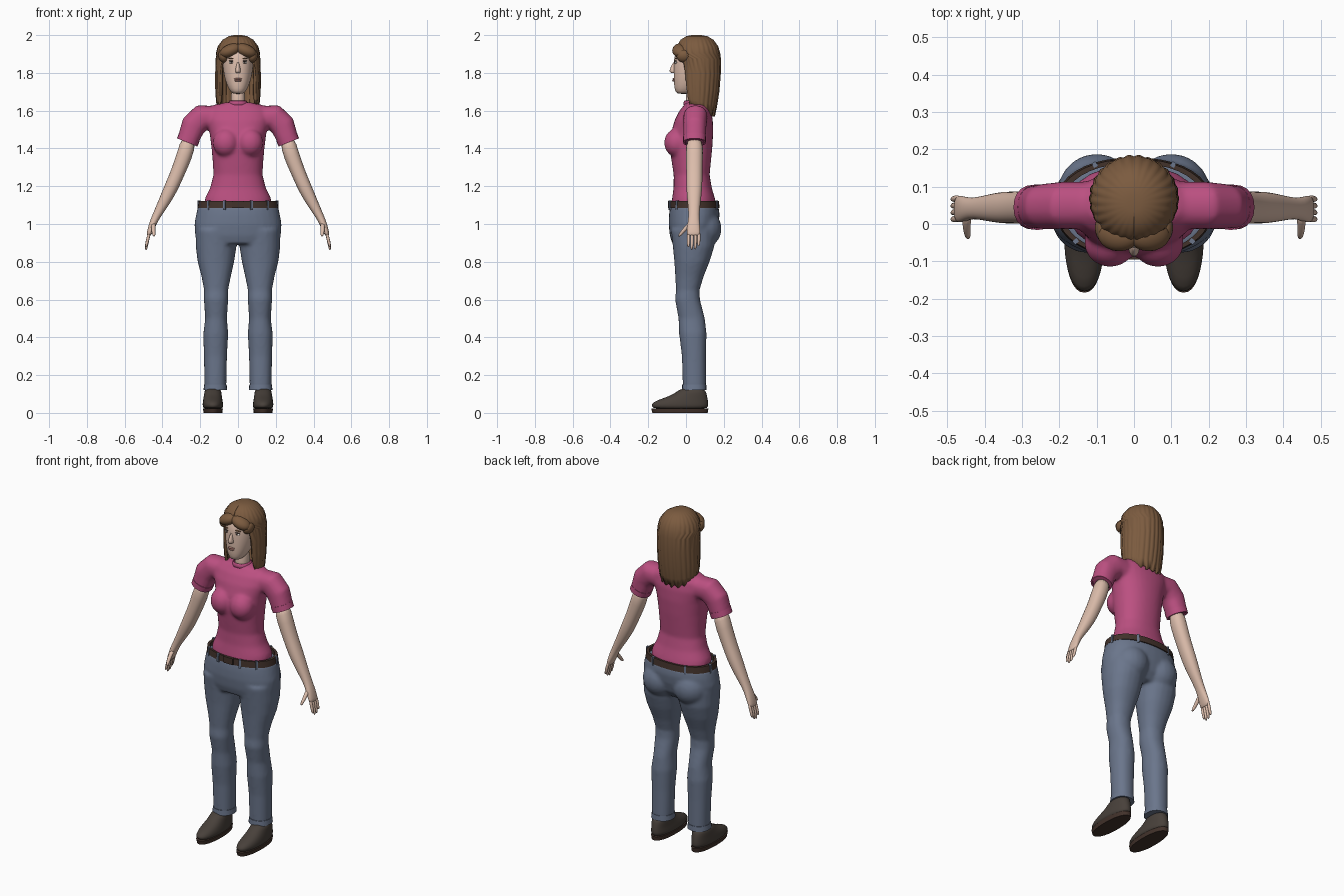
import bpy, bmesh
from math import sin, cos, pi, radians
from mathutils import Matrix, Vector

if "Cube" in bpy.data.objects:
    bpy.data.objects.remove(bpy.data.objects["Cube"])


def material(name, rgb):
    m = bpy.data.materials.new(name)
    m.use_nodes = True
    m.diffuse_color = (*rgb, 1)
    m.node_tree.nodes["Principled BSDF"].inputs["Base Color"].default_value = (*rgb, 1)
    return m


SKIN = material("skin", (.72, .51, .41))
HAIR = material("brown hair", (.20, .105, .05))
PINK = material("pink cotton", (.50, .08, .22))
DENIM = material("blue denim", (.145, .18, .26))
LEATHER = material("dark leather", (.055, .032, .024))
SHOE = material("shoe brown", (.065, .052, .043))
LIP = material("lip rose", (.48, .23, .19))
WHITE = material("eye white", (.75, .72, .68))
IRIS = material("dark iris", (.05, .035, .03))


def slab(z, x0, x1, y0, y1):
    """Level ring given by its bounds."""
    return ((x0 + x1) / 2, (y0 + y1) / 2, z, (x1 - x0) / 2, (y1 - y0) / 2, 0)


def even(z, hx, y0, y1):
    return slab(z, -hx, hx, y0, y1)


def loft(bm, rings, s=1, n=20, power=.9, closed=False):
    """Skin over rings (x, y, z, half width, half depth, tilt); s mirrors x."""
    curve = lambda v: abs(v) ** power * (1 if v > 0 else -1)
    loops = []
    for x, y, z, a, b, tilt in rings:
        t = radians(tilt)
        loop = []
        for i in range(n):
            u, v = a * curve(cos(2 * pi * i / n)), b * curve(sin(2 * pi * i / n))
            loop.append(bm.verts.new((s * (x + u * cos(t)), y + v, z + u * sin(t))))
        loops.append(loop)
    pairs = list(zip(loops, loops[1:]))
    if closed:
        pairs.append((loops[-1], loops[0]))
    else:
        bm.faces.new(loops[0])
        bm.faces.new(loops[-1])
    for p, q in pairs:
        for i in range(n):
            j = (i + 1) % n
            bm.faces.new((p[i], p[j], q[j], q[i]))


def ball(bm, loc, size, turn=0):
    m = Matrix.Translation(loc) @ Matrix.Rotation(turn, 4, 'Y') @ Matrix.Diagonal((*size, 1))
    bmesh.ops.create_uvsphere(bm, u_segments=20, v_segments=12, radius=1, matrix=m)


def box(bm, loc, size, turn=0):
    m = Matrix.Translation(loc) @ Matrix.Rotation(turn, 4, 'Z') @ Matrix.Diagonal((*size, 1))
    bmesh.ops.create_cube(bm, size=1, matrix=m)


def finish(bm, name, mat, mode="plain"):
    bmesh.ops.recalc_face_normals(bm, faces=bm.faces)
    me = bpy.data.meshes.new(name)
    bm.to_mesh(me)
    bm.free()
    me.materials.append(mat)
    ob = bpy.data.objects.new(name, me)
    bpy.context.collection.objects.link(ob)
    if mode == "plain":
        bpy.ops.object.select_all(action='DESELECT')
        ob.select_set(True)
        bpy.context.view_layer.objects.active = ob
        bpy.ops.object.shade_smooth_by_angle(angle=radians(40))
    else:
        me.shade_smooth()
    if mode == "blend":   # fuse overlapping volumes into one soft skin
        r = ob.modifiers.new("fuse", 'REMESH')
        r.mode, r.voxel_size, r.use_smooth_shade = 'VOXEL', .009, True
        sm = ob.modifiers.new("soften", 'SMOOTH')
        sm.factor, sm.iterations = .5, 8
    if mode == "subdivide":
        ob.modifiers.new("subdivide", 'SUBSURF').levels = 1
    return ob


def part(name, mat, rings, s=1, mode="subdivide", **kw):
    bm = bmesh.new()
    loft(bm, rings, s, **kw)
    return finish(bm, name, mat, mode)


SIDES = ((1, "left_"), (-1, "right_"))

# Shirt: torso, bust and sleeves fused
bm = bmesh.new()
loft(bm, [even(1.105, .18, -.078, .16), even(1.14, .173, -.073, .152),
          even(1.19, .148, -.066, .137), even(1.26, .13, -.065, .125),
          even(1.33, .134, -.076, .132), even(1.40, .14, -.086, .139),
          even(1.48, .15, -.08, .144), even(1.55, .17, -.06, .142),
          even(1.60, .165, -.035, .132), even(1.63, .13, -.01, .115),
          even(1.645, .06, -.002, .095)], n=32)
for s, side in SIDES:
    ball(bm, (s * .064, -.05, 1.43), (.07, .066, .075))
    loft(bm, [(.10, .05, 1.56, .066, .064, 85), (.19, .05, 1.565, .07, .064, 65),
              (.237, .047, 1.52, .067, .061, 35), (.268, .045, 1.435, .056, .058, 22)], s)
finish(bm, "shirt", PINK, "blend")
part("collar", PINK, [even(1.625, .06, -.017, .1), even(1.655, .046, -.012, .09),
                      even(1.655, .04, -.004, .085), even(1.625, .045, 0, .09)], closed=True)

# Jeans: hips, seat and legs fused
bm = bmesh.new()
loft(bm, [even(1.095, .212, -.084, .172), even(1.05, .222, -.09, .178),
          even(1.0, .231, -.092, .172), even(.94, .227, -.086, .155),
          even(.895, .215, -.072, .12)], n=32)
for s, side in SIDES:
    ball(bm, (s * .1, .085, .975), (.105, .104, .105))
    loft(bm, [slab(.97, .01, .224, -.08, .155), slab(.88, .008, .224, -.07, .15),
              slab(.8, .02, .214, -.062, .125), slab(.72, .038, .193, -.057, .093),
              slab(.65, .052, .18, -.053, .072), slab(.6, .052, .181, -.058, .074),
              slab(.5, .058, .174, -.04, .1), slab(.42, .052, .184, -.037, .109),
              slab(.3, .058, .181, -.022, .106), slab(.13, .062, .177, -.017, .106)], s)
finish(bm, "jeans", DENIM, "blend")

# Belt, buckle and loops
part("belt", LEATHER, [even(1.085, .213, -.09, .178), even(1.122, .208, -.088, .174),
                       even(1.122, .192, -.078, .162), even(1.085, .197, -.078, .162)],
     mode="plain", n=40, closed=True)
bm = bmesh.new()
box(bm, (0, -.09, 1.104), (.062, .01, .038))
finish(bm, "belt_buckle", LEATHER)
bm = bmesh.new()
for a in (20, 48, 100, 150, 210, 260, 312, 340):
    t = radians(a)
    box(bm, (.21 * sin(t), .043 - .134 * cos(t), 1.1), (.012, .014, .05), t)
finish(bm, "belt_loops", DENIM)

for s, side in SIDES:
    # Rolled edges of sleeve and trouser leg
    part(side + "sleeve_cuff", PINK, [(.257, .045, 1.462, .059, .061, 22),
         (.269, .045, 1.432, .058, .06, 22), (.269, .045, 1.432, .048, .05, 22),
         (.257, .045, 1.462, .048, .05, 22)], s, "plain", closed=True)
    part(side + "trouser_hem", DENIM, [slab(.15, .06, .179, -.02, .107),
         slab(.12, .057, .183, -.022, .109), slab(.12, .075, .165, -.01, .095)], s, "plain")

    # Arm and hand
    bm = bmesh.new()
    loft(bm, [(.255, .045, 1.46, .043, .046, 22), (.284, .045, 1.36, .043, .046, 22),
              (.32, .044, 1.27, .038, .043, 23), (.35, .044, 1.2, .038, .044, 25),
              (.389, .043, 1.12, .032, .036, 27), (.434, .042, 1.04, .021, .027, 26),
              (.452, .04, 1.0, .02, .034, 20), (.47, .04, .95, .014, .037, 14),
              (.474, .04, .937, .01, .034, 14)], s, n=16)
    for i, tip in enumerate((.875, .858, .862, .88)):
        y = .014 + .018 * i
        loft(bm, [(.466, y, .965, .009, .01, 10), (.48, y, .91, .0095, .0095, 10),
                  (.488, y - .002, tip, .007, .0075, 2)], s, n=8, power=1)
    loft(bm, [(.447, .028, 1.01, .013, .016, 0), (.449, .002, .98, .012, .016, 0),
              (.447, -.022, .955, .01, .013, 0), (.444, -.037, .932, .007, .008, 0)],
         s, n=10, power=1)
    finish(bm, side + "arm", SKIN, "subdivide")

    # Shoe and sole
    part(side + "shoe", SHOE, [slab(.018, .085, .18, -.17, .112), slab(.035, .076, .189, -.187, .12),
         slab(.058, .08, .187, -.178, .119), slab(.08, .084, .183, -.115, .115),
         slab(.1, .086, .18, -.062, .11), slab(.135, .09, .175, -.025, .1)], s)
    part(side + "sole", LEATHER, [slab(0, .083, .182, -.178, .115),
         slab(.024, .08, .186, -.184, .119)], s, "plain", n=32)

# Head, neck and nose
bm = bmesh.new()
loft(bm, [even(1.688, .026, -.045, .02), even(1.702, .042, -.058, .05),
          even(1.735, .06, -.064, .09), even(1.785, .075, -.066, .13),
          even(1.84, .082, -.066, .15), even(1.90, .08, -.063, .15),
          even(1.95, .06, -.03, .12)], n=24)
loft(bm, [even(1.6, .045, -.005, .095), even(1.65, .037, 0, .085), even(1.74, .037, .0, .085)])
loft(bm, [even(1.862, .007, -.068, -.03), even(1.83, .011, -.082, -.03),
          even(1.808, .017, -.092, -.03), even(1.797, .014, -.078, -.03)], n=12)
finish(bm, "head", SKIN, "subdivide")

# Face details
bm = bmesh.new()
for size, z in (((.021, .011, .005), 1.768), ((.018, .011, .006), 1.759)):
    ball(bm, (0, -.062, z), size)
finish(bm, "lips", LIP)
for s, side in SIDES:
    for name, mat, loc, size, turn in (
            ("eye", WHITE, (.034, -.053, 1.855), (.015, .007, .007), 0),
            ("iris", IRIS, (.034, -.058, 1.855), (.006, .004, .006), 0),
            ("eyelash", IRIS, (.034, -.055, 1.863), (.017, .007, .002), 0),
            ("eyebrow", HAIR, (.036, -.053, 1.876), (.021, .007, .003), .1)):
        bm = bmesh.new()
        ball(bm, (s * loc[0], *loc[1:]), size, s * turn)
        finish(bm, side + name, mat)

# Long hair: scalloped shell, open at the face, lower at the back
bm = bmesh.new()
COLS = 120
rows = []
for z, hx, y0, y1, gap in ((2.0, .02, .03, .08, .0), (1.994, .05, -.0, .115, .0),
                           (1.975, .082, -.03, .147, .0), (1.94, .106, -.048, .17, .02),
                           (1.905, .115, -.052, .18, .06), (1.875, .118, -.05, .184, .75),
                           (1.8, .119, -.046, .183, .88), (1.72, .119, -.042, .176, .92),
                           (1.65, .115, -.035, .164, .98), (1.605, .108, -.022, .152, 1.1)):
    row = []
    for i in range(COLS + 1):
        a = gap + .001 + (2 * pi - 2 * gap - .002) * i / COLS
        r = .975 + .04 * abs(sin(13 * a)) * min(1, (2.0 - z) * 20)
        drop = max(0, (1.9 - z) / .3)
        ragged = .008 * sin(17 * a) if z < 1.62 else 0
        row.append(bm.verts.new((hx * r * sin(a), (y0 + y1) / 2 - (y1 - y0) / 2 * r * cos(a),
                                 z + .03 * cos(a) * drop + ragged)))
    rows.append(row)
bm.faces.new(rows[0])
for p, q in zip(rows, rows[1:]):
    for i in range(COLS):
        bm.faces.new((p[i], p[i + 1], q[i + 1], q[i]))
hair = finish(bm, "long_hair", HAIR, "smooth")
shell = hair.modifiers.new("thickness", 'SOLIDIFY')
shell.thickness, shell.offset = .014, -1

# Fringe, swept to both sides of a centre parting
bm = bmesh.new()
for s, side in SIDES:
    ball(bm, (s * .04, -.028, 1.918), (.06, .045, .034), s * .38)
    ball(bm, (s * .078, -.01, 1.888), (.026, .04, .034), s * .3)
finish(bm, "fringe", HAIR)
